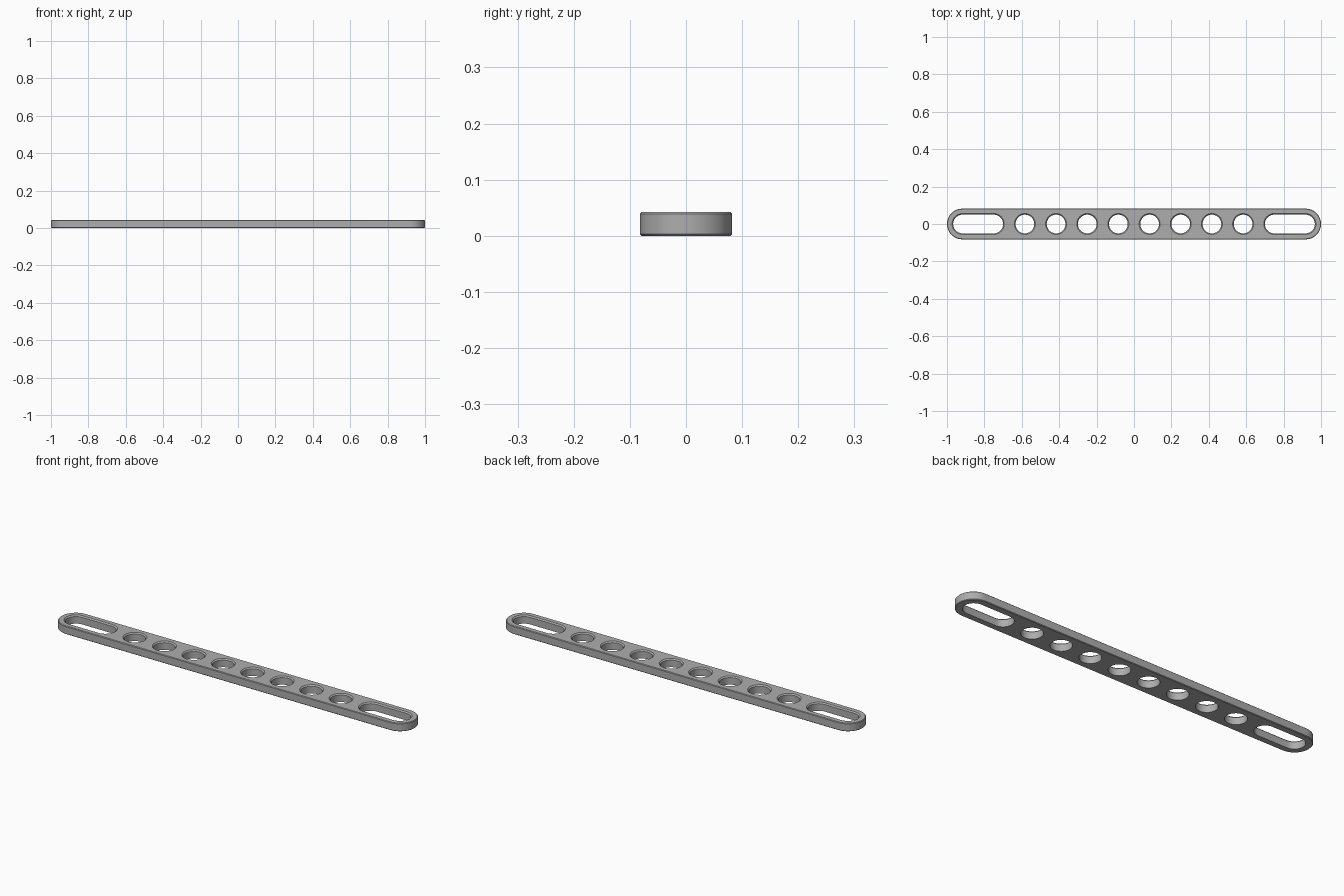
import bpy
import bmesh
from math import cos, sin, pi, radians

if "Cube" in bpy.data.objects:
    bpy.data.objects.remove(bpy.data.objects["Cube"], do_unlink=True)

PITCH = 1 / 6      # hole spacing
HEIGHT = 0.042
EDGE = 0.003       # chamfer on the outer edge
HOLE = 0.05        # hole radius
LIP = 0.006        # flare at the hole mouths

grey = bpy.data.materials.new("grey_plastic")
grey.use_nodes = True
colour = (0.42, 0.42, 0.42, 1)
grey.diffuse_color = colour
grey.node_tree.nodes["Principled BSDF"].inputs["Base Color"].default_value = colour


def stadium(name, x, reach, profile, steps=24):
    """Solid with a rounded-end plan, lofted through (radius, z) levels."""
    bm = bmesh.new()
    rings = []
    for r, z in profile:
        ring = []
        for side in (1, -1):
            for i in range(steps + 1):
                if reach == 0 and i == steps:
                    continue
                a = -pi / 2 + pi * i / steps
                ring.append(bm.verts.new((x + side * (reach + r * cos(a)),
                                          side * r * sin(a), z)))
        rings.append(ring)
    for low, high in zip(rings, rings[1:]):
        for i in range(len(low)):
            j = (i + 1) % len(low)
            bm.faces.new((low[i], low[j], high[j], high[i]))
    bm.faces.new(rings[0][::-1])
    bm.faces.new(rings[-1])
    bmesh.ops.recalc_face_normals(bm, faces=bm.faces)
    mesh = bpy.data.meshes.new(name)
    bm.to_mesh(mesh)
    bm.free()
    mesh.materials.append(grey)
    obj = bpy.data.objects.new(name, mesh)
    bpy.context.collection.objects.link(obj)
    return obj


# Bar with rounded ends and chamfered edges
radius = 0.082
beam = stadium("beam", 0, 1 - radius, [
    (radius - EDGE, 0), (radius, EDGE),
    (radius, HEIGHT - EDGE), (radius - EDGE, HEIGHT)])

# Cutter outline: straight bore with a flared upper mouth
bore = [(HOLE, -0.02), (HOLE, HEIGHT - LIP),
        (HOLE + LIP, HEIGHT), (HOLE + LIP, HEIGHT + 0.02)]

cutters = []
for side in (-1, 1):
    # Long slot at each end, then four round holes
    cutters.append(stadium("slot_cutter", side * 5 * PITCH, PITCH / 2, bore))
    for k in range(4):
        cutters.append(stadium("hole_cutter", side * (k + 0.5) * PITCH, 0, bore))

for cutter in cutters:
    cutter.hide_render = True
    cut = beam.modifiers.new("cut", "BOOLEAN")
    cut.operation = "DIFFERENCE"
    cut.solver = "EXACT"
    cut.object = cutter

# Bake the cuts and drop the helpers
bpy.ops.object.select_all(action="DESELECT")
bpy.context.view_layer.objects.active = beam
beam.select_set(True)
for mod in list(beam.modifiers):
    bpy.ops.object.modifier_apply(modifier=mod.name)
for cutter in cutters:
    bpy.data.objects.remove(cutter, do_unlink=True)
bpy.ops.object.shade_smooth_by_angle(angle=radians(30))
